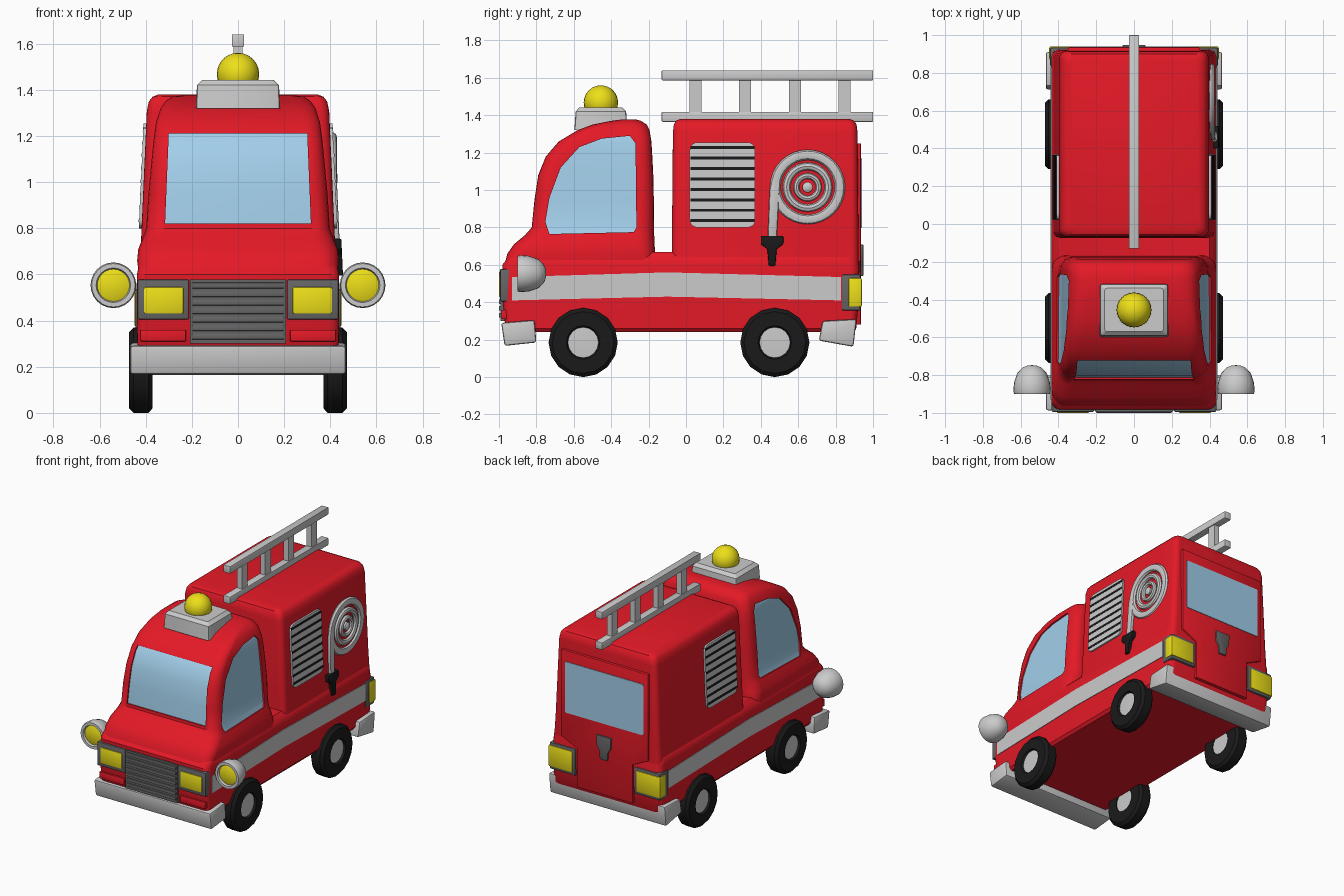
import bpy, bmesh
from math import sin, cos, pi, radians
from mathutils import Vector, Matrix

if "Cube" in bpy.data.objects:
    bpy.data.objects.remove(bpy.data.objects["Cube"])

COLORS = {"red": (0.78, 0.01, 0.02), "yellow": (0.85, 0.74, 0.01), "glass": (0.36, 0.62, 0.82),
          "black": (0.01, 0.01, 0.01), "dark": (0.13, 0.13, 0.13)}
MATS = {}
for key, c in COLORS.items():
    MATS[key] = bpy.data.materials.new(key)
    MATS[key].diffuse_color = (*c, 1)


def smooth(ob):
    bpy.ops.object.select_all(action='DESELECT')
    ob.select_set(True)
    bpy.context.view_layer.objects.active = ob
    bpy.ops.object.shade_smooth_by_angle(angle=radians(35))


def finish(name, bm, color=None, bevel=0):
    bmesh.ops.remove_doubles(bm, verts=bm.verts, dist=1e-5)
    bmesh.ops.recalc_face_normals(bm, faces=bm.faces)
    if bevel:
        edges = [e for e in bm.edges if e.calc_face_angle(0) > 0.6]
        bmesh.ops.bevel(bm, geom=edges, offset=bevel, segments=2, profile=0.5,
                        affect='EDGES', clamp_overlap=True)
    me = bpy.data.meshes.new(name)
    bm.to_mesh(me)
    bm.free()
    ob = bpy.data.objects.new(name, me)
    bpy.context.collection.objects.link(ob)
    if color:
        me.materials.append(MATS[color])
    smooth(ob)
    return ob


def skin(bm, rings, caps=True, closed=False):
    vs = [[bm.verts.new(p) for p in ring] for ring in rings]
    n = len(vs[0])
    pairs = list(zip(vs, vs[1:])) + ([(vs[-1], vs[0])] if closed else [])
    for a, b in pairs:
        for i in range(n):
            j = (i + 1) % n
            bm.faces.new((a[i], a[j], b[j], b[i]))
    if caps:
        bm.faces.new(vs[0])
        bm.faces.new(vs[-1])
    return bm


def rrect(x0, x1, y0, y1, r, n=5):
    corners = [(x1 - r, y1 - r), (x0 + r, y1 - r), (x0 + r, y0 + r), (x1 - r, y0 + r)]
    return [(cx + r * cos(pi / 2 * (k + i / n)), cy + r * sin(pi / 2 * (k + i / n)))
            for k, (cx, cy) in enumerate(corners) for i in range(n + 1)]


def loft(name, levels, color):
    """Stack of rounded rectangles: z, front y, back y, half width, corner radius."""
    rings = [[(x, y, z) for x, y in rrect(-w, w, yf, yb, r)] for z, yf, yb, w, r in levels]
    return finish(name, skin(bmesh.new(), rings), color)


def side_rings(outline, a, b, s=1, base=lambda z: 0):
    return [[(s * (base(z) + o), y, z) for y, z in outline] for o in (a, b)]


def side_prism(name, outline, a, b, color=None, s=1, base=lambda z: 0, bevel=0):
    return finish(name, skin(bmesh.new(), side_rings(outline, a, b, s, base)), color, bevel)


def front_rings(outline, y0, y1):
    return [[(x, y, z) for x, z in outline] for y in (y0, y1)]


def front_prism(name, outline, y0, y1, color=None, bevel=0):
    return finish(name, skin(bmesh.new(), front_rings(outline, y0, y1)), color, bevel)


def box(name, x, y, z, color=None, bevel=0, s=1):
    pts = [(y[0], z[0]), (y[1], z[0]), (y[1], z[1]), (y[0], z[1])]
    return side_prism(name, pts, x[0], x[1], color, s, bevel=bevel)


def lathe(name, profile, center, axis, color=None, segs=24, closed=False, s=1):
    """Turn (radius, height) points about an axis through the center."""
    c = Vector(center)
    rings = []
    for r, h in profile:
        ring = []
        for i in range(segs):
            u, v = r * cos(2 * pi * i / segs), r * sin(2 * pi * i / segs)
            p = c + Vector({'X': (h, u, v), 'Y': (u, h, v), 'Z': (u, v, h)}[axis])
            ring.append((s * p.x, p.y, p.z))
        rings.append(ring)
    return finish(name, skin(bmesh.new(), rings, False, closed), color)


def boolean(ob, cutter, op):
    m = ob.modifiers.new("cut", 'BOOLEAN')
    m.object, m.operation, m.solver = cutter, op, 'EXACT'
    bpy.ops.object.select_all(action='DESELECT')
    ob.select_set(True)
    bpy.context.view_layer.objects.active = ob
    bpy.ops.object.modifier_apply(modifier=m.name)
    smooth(ob)


def wall(z):  # half width of the rear box at height z
    return 0.42 - (z - 0.75) * 0.045


# Chassis, rear box and cab shells
loft("lower_body", [(0.24, -0.95, 0.90, 0.42, 0.04), (0.26, -0.965, 0.91, 0.436, 0.04),
                    (0.42, -0.982, 0.925, 0.438, 0.04), (0.60, -0.982, 0.925, 0.438, 0.05),
                    (0.64, -0.95, 0.91, 0.43, 0.05), (0.67, -0.90, 0.88, 0.40, 0.05)], "red")
loft("rear_box", [(0.60, -0.075, 0.923, 0.43, 0.04), (0.75, -0.075, 0.922, 0.42, 0.04),
                  (1.31, -0.07, 0.917, 0.395, 0.04), (1.35, -0.065, 0.912, 0.386, 0.04),
                  (1.37, -0.055, 0.90, 0.37, 0.04), (1.38, -0.03, 0.875, 0.345, 0.04)], "red")
cab_levels = [(0.60, -0.97, -0.165, 0.43, 0.06), (0.66, -0.955, -0.165, 0.437, 0.08),
              (0.71, -0.92, -0.168, 0.432, 0.09), (0.76, -0.86, -0.17, 0.412, 0.09),
              (0.80, -0.825, -0.17, 0.398, 0.08), (0.95, -0.81, -0.172, 0.388, 0.07),
              (1.08, -0.79, -0.175, 0.376, 0.07), (1.18, -0.75, -0.18, 0.366, 0.07),
              (1.26, -0.68, -0.185, 0.355, 0.07), (1.32, -0.58, -0.195, 0.335, 0.07),
              (1.35, -0.50, -0.21, 0.315, 0.07), (1.37, -0.40, -0.24, 0.285, 0.06),
              (1.378, -0.34, -0.27, 0.23, 0.03)]
cab = loft("cab", cab_levels, "red")

# Recessed cab windows: pockets in the cab, filled by a slightly smaller glass cab
glass = loft("cab_windows", cab_levels, "glass")
pivot = Matrix.Translation((0, -0.48, 1.0))
glass.data.transform(pivot @ Matrix.Scale(0.972, 4) @ pivot.inverted())
bm = bmesh.new()
skin(bm, front_rings([(-0.316, 0.82), (0.316, 0.82), (0.30, 1.21), (-0.30, 1.21)], -1.1, -0.69))
side_window = [(-0.73, 0.765), (-0.28, 0.775), (-0.265, 0.80), (-0.27, 1.25), (-0.30, 1.29),
               (-0.45, 1.275), (-0.57, 1.23), (-0.67, 1.12), (-0.73, 0.96), (-0.752, 0.83)]
for s in (1, -1):
    skin(bm, side_rings(side_window, 0.322, 0.6, s))
cutter = finish("window_cutter", bm)
cutter.hide_render = True
boolean(glass, cutter, 'INTERSECT')
boolean(cab, cutter, 'DIFFERENCE')
bpy.data.objects.remove(cutter)

# Grille with slats
box("grille", (-0.207, 0.207), (-0.992, -0.9), (0.30, 0.578), "dark")
for i in range(7):
    z = 0.318 + i * 0.037
    box("grille_slat", (-0.2, 0.2), (-1.0, -0.95), (z, z + 0.024), "dark", 0.004)

# Bumpers
side_prism("front_bumper", [(-0.988, 0.29), (-0.81, 0.305), (-0.80, 0.185), (-0.97, 0.167)],
           -0.467, 0.467, bevel=0.012)
side_prism("rear_bumper", [(0.71, 0.195), (0.73, 0.30), (0.912, 0.31), (0.895, 0.162)],
           -0.467, 0.467, bevel=0.012)

stripe = [(-0.93, 0.41), (-0.1, 0.43), (0.83, 0.41), (0.83, 0.535), (-0.1, 0.56), (-0.93, 0.535)]
vent = rrect(0.02, 0.37, 0.80, 1.255, 0.04)
for s in (1, -1):
    # Headlights and indicators
    box("headlight_frame", (0.212, 0.436), (-0.995, -0.93), (0.405, 0.578), "dark", 0.008, s)
    box("headlight", (0.236, 0.408), (-1.0, -0.95), (0.43, 0.545), "yellow", 0.006, s)
    box("front_indicator", (0.225, 0.425), (-0.987, -0.93), (0.31, 0.36), "red", 0.005, s)
    # Tail lights wrapping the corner
    box("tail_light_frame", (0.235, 0.444), (0.832, 0.934), (0.355, 0.55), "dark", 0.01, s)
    box("tail_light", (0.255, 0.449), (0.868, 0.94), (0.375, 0.53), "yellow", 0.008, s)
    # Round side lamps
    shell = [(0.07, -0.885), (0.075, -0.90), (0.094, -0.90), (0.099, -0.885), (0.095, -0.84),
             (0.078, -0.79), (0.05, -0.76), (0.025, -0.75), (0, -0.747)]
    lathe("side_lamp_shell", shell, (0.54, 0, 0.553), 'Y', s=s)
    lathe("side_lamp_lens", [(0, -0.897), (0.045, -0.894), (0.072, -0.884)],
          (0.54, 0, 0.553), 'Y', "yellow", s=s)
    # Stripe and vent
    side_prism("side_stripe", stripe, 0.40, 0.442, s=s)
    side_prism("side_vent", vent, -0.03, 0.012, s=s, base=wall)
    for i in range(8):
        z = 0.828 + i * 0.056
        side_prism("vent_slot", [(0.024, z), (0.366, z), (0.366, z + 0.016), (0.024, z + 0.016)],
                   -0.01, 0.014, "black", s, wall)
    # Wheels
    for y in (-0.55, 0.475):
        tyre = [(0.08, 0.37), (0.165, 0.37), (0.185, 0.388), (0.185, 0.452), (0.165, 0.472),
                (0.09, 0.472), (0.08, 0.455)]
        lathe("tyre", tyre, (0, y, 0.185), 'X', "black", 16, True, s)
        lathe("wheel_hub", [(0, 0.375), (0.082, 0.375), (0.082, 0.458), (0, 0.462)],
              (0, y, 0.185), 'X', None, 16, s=s)

# Coiled hose with nozzle, right side only
for R, t in ((0.173, 0.028), (0.112, 0.021), (0.06, 0.016)):
    ring = [(R + t * cos(pi * k / 4), 0.018 * sin(pi * k / 4)) for k in range(8)]
    lathe("hose_coil", ring, (0.412, 0.65, 1.015), 'X', None, 32, True)
lathe("hose_center", [(0.028, -0.02), (0.028, 0.012), (0.02, 0.018), (0, 0.02)],
      (0.412, 0.65, 1.015), 'X', None, 16)
side_prism("hose_tail", [(0.437, 0.74), (0.485, 0.74), (0.498, 0.98), (0.505, 1.06),
                         (0.465, 1.08), (0.447, 1.0)], -0.01, 0.02, base=wall, bevel=0.008)
side_prism("hose_nozzle", [(0.40, 0.755), (0.52, 0.755), (0.52, 0.71), (0.485, 0.685),
                           (0.478, 0.595), (0.442, 0.595), (0.435, 0.685), (0.40, 0.71)],
           -0.01, 0.028, "black", base=wall, bevel=0.006)

# Tailgate, rear window and handle
gate = [(0.35, 1.25), (0.35, 0.62), (0.225, 0.56), (0.225, 0.28)]
front_prism("tailgate", gate + [(-x, z) for x, z in reversed(gate)], 0.89, 0.936, "red", 0.006)
front_prism("rear_window", rrect(-0.315, 0.315, 0.80, 1.17, 0.01, 2), 0.90, 0.94, "glass")
front_prism("tailgate_handle", [(-0.06, 0.71), (0.06, 0.71), (0.055, 0.63), (0.035, 0.60),
                                (0.03, 0.54), (-0.03, 0.54), (-0.035, 0.60), (-0.055, 0.63)],
            0.92, 0.948, "dark", 0.004)

# Roof beacon
base_rings = [[(x, y - 0.455, z) for x, y in rrect(-w, w, -d, d, 0.012, 2)]
              for z, w, d in ((1.32, 0.182, 0.142), (1.42, 0.178, 0.135), (1.442, 0.155, 0.115))]
finish("beacon_base", skin(bmesh.new(), base_rings))
lathe("beacon_light", [(0.092 * cos(pi * k / 12), 0.092 * sin(pi * k / 12)) for k in range(-6, 7)],
      (0, -0.455, 1.468), 'Z', "yellow")

# Upright ladder on the roof
for z in (1.365, 1.587):
    box("ladder_rail", (-0.027, 0.027), (-0.13, 1.0), (z, z + 0.053), bevel=0.004)
for y in (0.05, 0.316, 0.582, 0.848):
    box("ladder_rung", (-0.02, 0.02), (y - 0.032, y + 0.032), (1.40, 1.60))

for m in bpy.data.materials:
    if m.users and not m.is_grease_pencil:
        m.use_nodes = True
        m.node_tree.nodes["Principled BSDF"].inputs["Base Color"].default_value = m.diffuse_color
